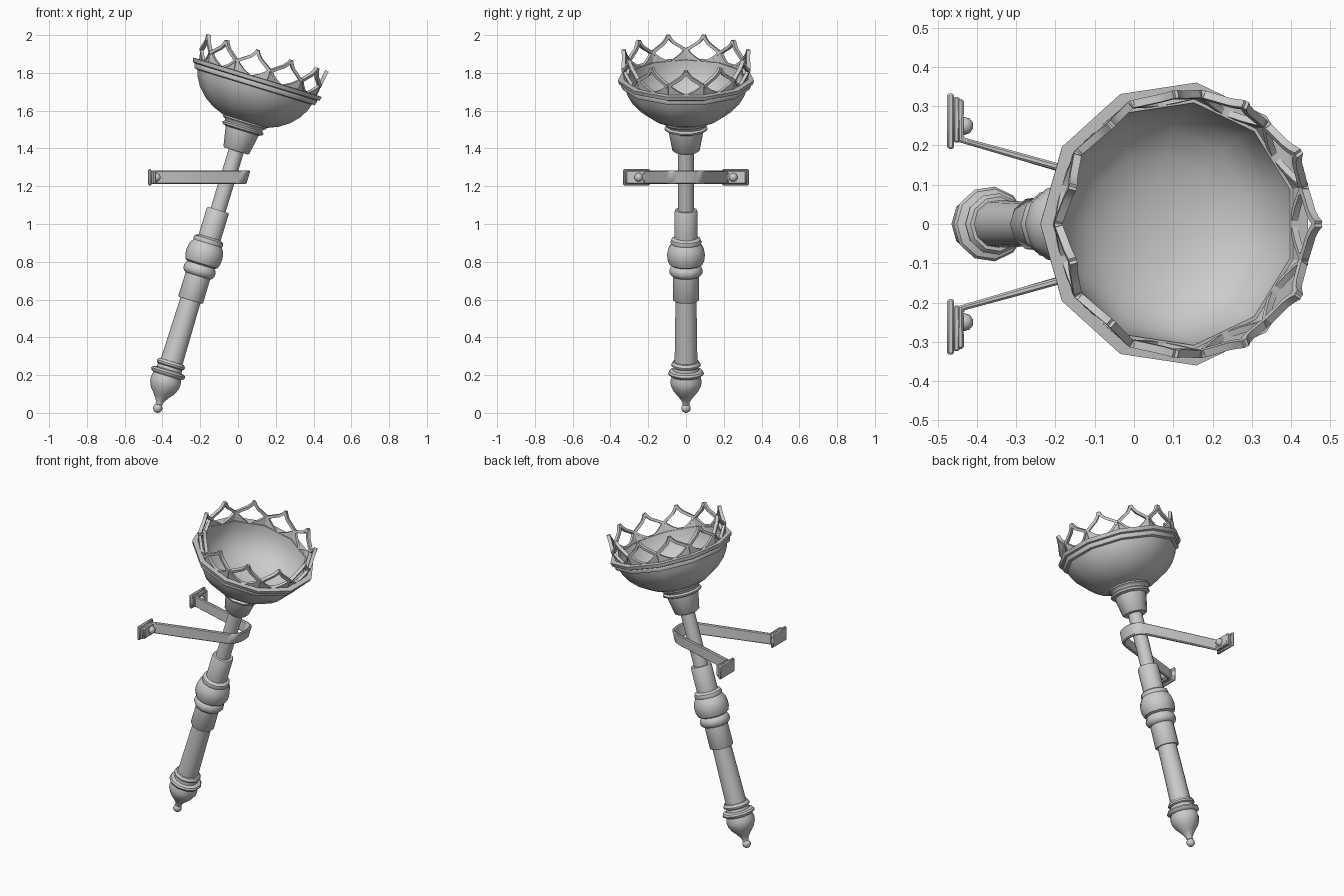
import bpy, bmesh, math
from mathutils import Matrix, Vector

if "Cube" in bpy.data.objects:
    bpy.data.objects.remove(bpy.data.objects["Cube"])

N = 11                                    # sides of every turned part
TILT = Matrix.Translation((-0.425, 0, 0.025)) @ Matrix.Rotation(math.radians(17), 4, 'Y')


def finish(name, bm, matrix=Matrix(), angle=40, bevel=0):
    bmesh.ops.recalc_face_normals(bm, faces=bm.faces)
    me = bpy.data.meshes.new(name)
    bm.to_mesh(me)
    bm.free()
    ob = bpy.data.objects.new(name, me)
    bpy.context.collection.objects.link(ob)
    ob.matrix_world = matrix
    if bevel:
        m = ob.modifiers.new("bevel", 'BEVEL')
        m.width, m.segments, m.limit_method = bevel, 1, 'ANGLE'
    bpy.ops.object.select_all(action='DESELECT')
    ob.select_set(True)
    bpy.context.view_layer.objects.active = ob
    bpy.ops.object.shade_smooth_by_angle(angle=math.radians(angle))
    return ob


def lathe(name, profile):
    """Turn (radius, height) pairs about the torch axis; vertex on local -x."""
    bm = bmesh.new()
    rings = []
    for r, t in profile:
        if r == 0:
            rings.append([bm.verts.new((0, 0, t))] * N)
        else:
            rings.append([bm.verts.new((-r * math.cos(2 * math.pi * i / N),
                                        r * math.sin(2 * math.pi * i / N), t)) for i in range(N)])
    for a, b in zip(rings, rings[1:]):
        for i in range(N):
            j = (i + 1) % N
            bm.faces.new(list(dict.fromkeys((a[i], a[j], b[j], b[i]))))
    return finish(name, bm, TILT)


def sweep(bm, pts, normal, depth, width):
    """Rectangular bar along pts; depth runs along normal."""
    pts = [Vector(p) for p in pts]
    n = Vector(normal).normalized()
    rings = []
    for i, p in enumerate(pts):
        din = (p - pts[max(i - 1, 0)]).normalized()
        dout = (pts[min(i + 1, len(pts) - 1)] - p).normalized()
        t = (din + dout).normalized()
        s = t.cross(n).normalized()
        rings.append([bm.verts.new(p + n * a * depth / 2 + s * b * width / 2)
                      for a, b in ((-1, -1), (-1, 1), (1, 1), (1, -1))])
    for a, b in zip(rings, rings[1:]):
        for i in range(4):
            j = (i + 1) % 4
            bm.faces.new((a[i], a[j], b[j], b[i]))
    bm.faces.new(rings[0])
    bm.faces.new(rings[-1])


# handle parts
bm = bmesh.new()
bmesh.ops.create_uvsphere(bm, u_segments=N, v_segments=8, radius=0.025)
finish("bottom_ball", bm, TILT)
lathe("finial", [(0, .01), (.018, .02), (.02, .035), (.04, .065), (.066, .095), (.08, .125),
                 (.084, .15), (.078, .178), (.092, .186), (.096, .196), (.09, .206), (.07, .212),
                 (.068, .228), (.077, .234), (.079, .244), (.07, .258), (0, .262)])
lathe("lower_shaft", [(0, .24), (.061, .25), (.056, .61), (0, .61)])
lathe("grip", [(0, .597), (.066, .597), (.07, .603), (.069, .732), (.08, .738), (.088, .752),
               (.089, .77), (.082, .786), (.076, .792), (.09, .8), (.099, .825), (.101, .855),
               (.096, .885), (.08, .912), (.083, .922), (.08, .935), (.062, .945),
               (.062, 1.09), (.058, 1.097), (0, 1.097)])
lathe("upper_shaft", [(0, 1.08), (.042, 1.08), (.042, 1.44), (0, 1.44)])

# neck and bowl
lathe("neck", [(0, 1.423), (.066, 1.423), (.073, 1.429), (.093, 1.535), (.112, 1.542),
               (.116, 1.553), (.104, 1.561), (.108, 1.572), (.122, 1.58), (.122, 1.592), (0, 1.6)])
lathe("bowl", [(0, 1.588), (.125, 1.588), (.185, 1.612), (.24, 1.648), (.285, 1.695), (.313, 1.743),
               (.323, 1.775), (.34, 1.779), (.347, 1.797), (.345, 1.803), (.358, 1.808),
               (.364, 1.829), (.312, 1.832), (.306, 1.79), (.285, 1.735), (.245, 1.685),
               (.18, 1.645), (.1, 1.622), (0, 1.615)])

# openwork crown: pointed arches over solid triangles
STEP = 2 * math.pi / N


def crown_point(i, f, h):
    """f = 0 at corner i of the rim, +-1 at the middle of the adjacent side."""
    r = .325 + .16 * h
    a, b = [math.pi + STEP * k for k in (i, i + (1 if f >= 0 else -1))]
    p = Vector((r * math.cos(a), r * math.sin(a), 1.825 + h))
    q = Vector((r * math.cos(b), r * math.sin(b), 1.825 + h))
    return p.lerp(q, abs(f) / 2)


bars, panels = bmesh.new(), bmesh.new()
for i in range(N):
    for s in (1, -1):
        a = math.pi + STEP * (i + s / 2)
        out = Vector((math.cos(a), math.sin(a), -.16))
        upper = [(0, .055), (.35, .078), (.7, .1), (.88, .12), (1, .142)]
        lower = [(0, .066), (.2, .042), (.5, .02), (.88, .002)]
        sweep(bars, [crown_point(i, s * f, h) for f, h in upper], out, .02, .016)
        sweep(bars, [crown_point(i, s * f, h) for f, h in lower], out, .017, .012)
        outline = [(0, 0), (0, .066), (.2, .042), (.5, .02), (.88, 0)]
        off = out.normalized() * .005
        pts = [crown_point(i, s * f, h) for f, h in outline]
        front = [panels.verts.new(p + off) for p in pts]
        back = [panels.verts.new(p - off) for p in pts]
        panels.faces.new(front)
        panels.faces.new(back[::-1])
        for k in range(5):
            panels.faces.new((front[k], front[k - 1], back[k - 1], back[k]))
finish("crown_arches", bars, TILT, 30)
finish("crown_triangles", panels, TILT, 30)

# wall bracket strap: feet, converging arms, loop around the shaft
Z = 1.247
half = [(-.442, .318), (-.442, .215), (-.3, .175), (-.01, .092), (.022, .076), (.04, .048), (.046, .018)]
path = half + [(x, -y) for x, y in reversed(half)]
bm = bmesh.new()
sweep(bm, [(x, y, Z) for x, y in path], (0, 0, 1), .07, .018)
for v in bm.verts:
    if v.co.x > -.02:
        v.co.x += (v.co.z - Z) * .3       # loop leans with the torch
finish("bracket_strap", bm, bevel=.005)

# wall plates and bolts, mirrored
for name, s in (("left", -1), ("right", 1)):
    bm = bmesh.new()
    bmesh.ops.create_cube(bm, size=1, matrix=Matrix.Translation((-.467, s * .262, Z))
                          @ Matrix.Diagonal((.018, .142, .086, 1)))
    finish(name + "_wall_plate", bm, angle=30, bevel=.005)
    bm = bmesh.new()
    bmesh.ops.create_cube(bm, size=1, matrix=Matrix.Translation((-.452, s * .266, Z))
                          @ Matrix.Diagonal((.016, .116, .07, 1)))
    finish(name + "_foot_pad", bm, angle=30, bevel=.004)
    bm = bmesh.new()
    bmesh.ops.create_uvsphere(bm, u_segments=10, v_segments=8, radius=.023)
    finish(name + "_bolt", bm, Matrix.Translation((-.432, s * .25, Z)))
